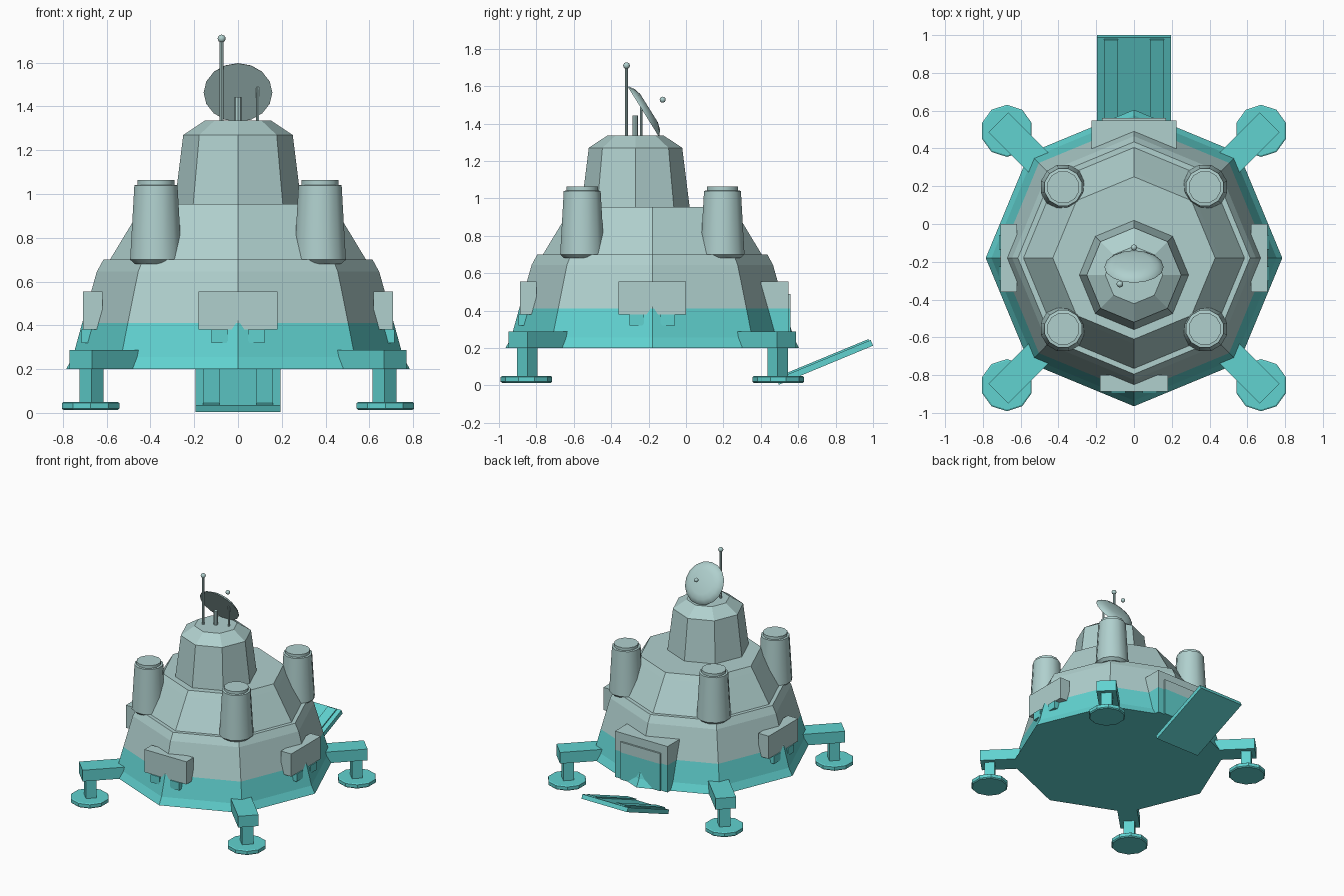
import bpy, bmesh, math
from mathutils import Matrix, Vector

if "Cube" in bpy.data.objects:
    bpy.data.objects.remove(bpy.data.objects["Cube"])


def material(name, rgb):
    m = bpy.data.materials.new(name)
    m.diffuse_color = (*rgb, 1.0)
    m.use_nodes = True
    m.node_tree.nodes["Principled BSDF"].inputs["Base Color"].default_value = m.diffuse_color
    return m


GRAY = material("pale_gray", (0.434, 0.631, 0.617))
TEAL = material("teal", (0.119, 0.645, 0.631))
SPLIT = 0.41      # height where the paint changes from teal to gray
CY = -0.18        # y of the hull axis


def finish(name, bm, mat, smooth=False):
    bmesh.ops.recalc_face_normals(bm, faces=bm.faces)
    mesh = bpy.data.meshes.new(name)
    obj = bpy.data.objects.new(name, mesh)
    bpy.context.collection.objects.link(obj)
    if mat is None:
        # two-tone paint: teal below the split, gray above
        bmesh.ops.bisect_plane(bm, geom=bm.verts[:] + bm.edges[:] + bm.faces[:],
                               plane_co=(0, 0, SPLIT), plane_no=(0, 0, 1))
        for f in bm.faces:
            f.material_index = 0 if f.calc_center_median().z > SPLIT else 1
        mesh.materials.append(GRAY)
        mesh.materials.append(TEAL)
    else:
        mesh.materials.append(mat)
    bm.to_mesh(mesh)
    bm.free()
    if smooth:
        bpy.ops.object.select_all(action='DESELECT')
        obj.select_set(True)
        bpy.context.view_layer.objects.active = obj
        bpy.ops.object.shade_smooth_by_angle(angle=math.radians(40))
    return obj


def turned(name, profile, sides, center, mat, smooth=False, phase=0.0, rot=None):
    """Stack of (radius, height) rings, capped at both ends."""
    bm = bmesh.new()
    rings = []
    for r, z in profile:
        rings.append([bm.verts.new((r * math.cos(phase + math.tau * i / sides),
                                    r * math.sin(phase + math.tau * i / sides), z))
                      for i in range(sides)])
    for a, b in zip(rings, rings[1:]):
        for i in range(sides):
            j = (i + 1) % sides
            bm.faces.new((a[i], a[j], b[j], b[i]))
    bm.faces.new(rings[0][::-1])
    bm.faces.new(rings[-1])
    xf = Matrix.Translation(center)
    if rot is not None:
        xf = xf @ rot
    bm.transform(xf)
    return finish(name, bm, mat, smooth)


def box(name, lo, hi, mat, xf=Matrix()):
    bm = bmesh.new()
    bmesh.ops.create_cube(bm, size=1)
    lo, hi = Vector(lo), Vector(hi)
    size = hi - lo
    bm.transform(xf @ Matrix.Translation((lo + hi) / 2) @ Matrix.Diagonal((*size, 1)))
    return finish(name, bm, mat)


def ball(name, center, r):
    bm = bmesh.new()
    bmesh.ops.create_uvsphere(bm, u_segments=12, v_segments=8, radius=r)
    bm.transform(Matrix.Translation(center))
    return finish(name, bm, GRAY, True)


def about_hull(angle):
    return Matrix.Translation((0, CY, 0)) @ Matrix.Rotation(angle, 4, 'Z')


# Eight-sided hull with skirt, shoulder ledge and upper tier
turned("hull", [(0.785, 0.20), (0.755, 0.255), (0.712, SPLIT), (0.645, 0.645),
                (0.615, 0.70), (0.585, 0.70), (0.455, 0.915), (0.43, 0.955)],
       8, (0, CY, 0), None)

# Cabin on top
turned("cabin", [(0.29, 0.95), (0.25, 1.27), (0.152, 1.335)], 8, (0, -0.27, 0), GRAY)

# Tanks around the shoulder
for sx in (-1, 1):
    for y in (0.195, -0.555):
        turned("tank", [(0.10, 0.68), (0.122, 0.70), (0.102, 1.04),
                        (0.087, 1.042), (0.087, 1.063)],
               12, (sx * 0.375, y, 0), GRAY, True, phase=math.pi / 12)

# Landing legs on the diagonals
for k in range(4):
    xf = about_hull(math.pi / 4 + k * math.pi / 2)
    box("leg_beam", (0.60, -0.073, 0.20), (1.015, 0.073, 0.287), TEAL, xf)
    box("leg_post", (0.91, -0.04, 0.04), (0.985, 0.04, 0.21), TEAL, xf)
    turned("foot", [(0.13, 0.013), (0.138, 0.02), (0.138, 0.045), (0.13, 0.05)],
           10, xf @ Vector((0.952, 0, 0)), TEAL, phase=math.pi / 10)

# Wall panels with brackets on the front, left and right
for angle in (-math.pi / 2, 0, math.pi):
    xf = about_hull(angle)
    box("wall_panel", (0.62, -0.18, 0.38), (0.708, 0.18, 0.555), GRAY, xf)
    for s in (-1, 1):
        a, b = sorted((s * 0.045, s * 0.122))
        box("panel_bracket", (0.62, a, 0.32), (0.715, b, 0.38), TEAL, xf)

# Rear hatch frame and door
box("hatch_frame", (-0.225, 0.40, 0.20), (0.225, 0.547, 0.555), None)
box("hatch_door", (-0.17, 0.50, 0.20), (0.17, 0.56, 0.49), None)

# Ramp with two treads, tilted up toward its outer end
tilt = Matrix.Translation((0, 0.492, 0.002)) @ Matrix.Rotation(math.radians(22.5), 4, 'X')
box("ramp", (-0.195, 0.005, 0.0), (0.195, 0.55, 0.033), TEAL, tilt)
for s in (-1, 1):
    a, b = sorted((s * 0.085, s * 0.16))
    box("ramp_tread", (a, 0.01, 0.03), (b, 0.54, 0.042), TEAL, tilt)

# Dish facing up and back, with its feed ball and support post
axis = Vector((0, 0.85, 0.53)).normalized()
dish_center = Vector((0, -0.228, 1.463))
turned("dish", [(0.157, 0.0), (0.155, 0.006), (0.125, 0.026), (0.088, 0.036)], 16,
       dish_center, GRAY, True, rot=axis.to_track_quat('Z', 'Y').to_matrix().to_4x4())
ball("dish_feed", dish_center + axis * 0.122, 0.016)
turned("dish_post", [(0.015, 1.32), (0.015, 1.443)], 8, (0, -0.272, 0), GRAY)

# Antennas
turned("mast", [(0.009, 1.30), (0.009, 1.71)], 8, (-0.075, -0.318, 0), GRAY, True)
ball("mast_tip", (-0.075, -0.318, 1.71), 0.018)
turned("short_antenna", [(0.007, 1.30), (0.007, 1.49)], 8, (0.09, -0.24, 0), GRAY, True)
